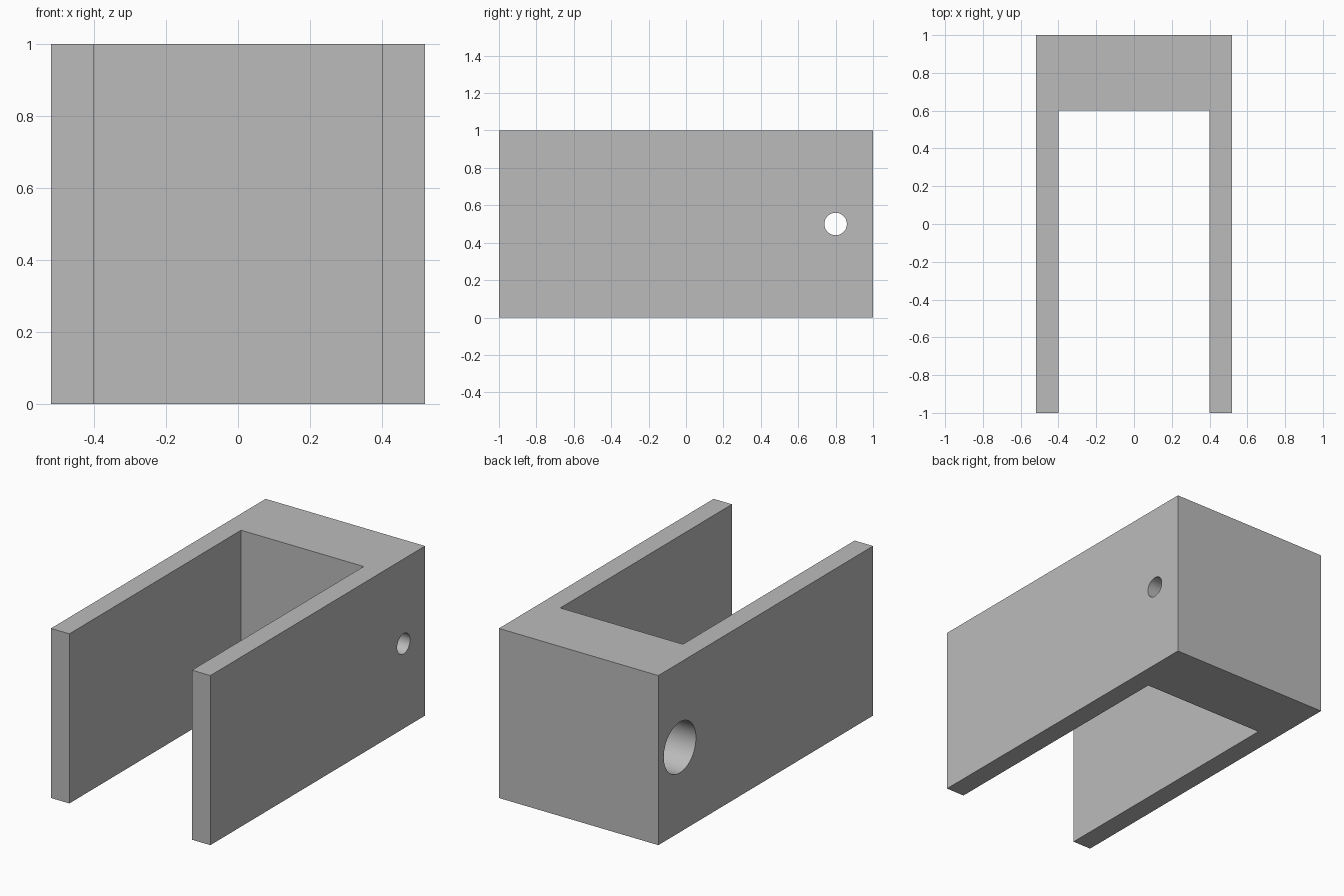
import bpy
import bmesh
from math import radians

old = bpy.data.objects.get("Cube")
if old:
    bpy.data.objects.remove(old, do_unlink=True)

HALF_WIDTH, INNER, HEIGHT = 0.52, 0.40, 1.0
FRONT, BLOCK_FRONT, BACK = -1.0, 0.6, 1.0
HOLE_Y, HOLE_Z = 0.8, 0.5

grey = bpy.data.materials.new("plain grey")
grey.use_nodes = True
colour = (0.5, 0.5, 0.5, 1)
grey.diffuse_color = colour
grey.node_tree.nodes["Principled BSDF"].inputs["Base Color"].default_value = colour

# U-shaped bracket: half outline mirrored, then extruded upward
half = [(HALF_WIDTH, BACK), (HALF_WIDTH, FRONT), (INNER, FRONT), (INNER, BLOCK_FRONT)]
outline = half + [(-x, y) for x, y in reversed(half)]
bm = bmesh.new()
base = bm.faces.new([bm.verts.new((x, y, 0)) for x, y in outline])
top = bmesh.ops.extrude_face_region(bm, geom=[base])["geom"]
bmesh.ops.translate(bm, vec=(0, 0, HEIGHT),
                    verts=[v for v in top if isinstance(v, bmesh.types.BMVert)])
bmesh.ops.recalc_face_normals(bm, faces=bm.faces)
mesh = bpy.data.meshes.new("bracket")
bm.to_mesh(mesh)
bm.free()
mesh.materials.append(grey)
bracket = bpy.data.objects.new("bracket", mesh)
bpy.context.collection.objects.link(bracket)


def drill(name, radius, x_start, x_end):
    """Cut a round hole along x through the solid block."""
    bpy.ops.mesh.primitive_cylinder_add(
        vertices=64, radius=radius, depth=x_end - x_start,
        location=((x_start + x_end) / 2, HOLE_Y, HOLE_Z),
        rotation=(0, radians(90), 0))
    cutter = bpy.context.object
    cutter.name = name
    cutter.hide_render = True
    cutter.data.materials.append(grey)
    cut = bracket.modifiers.new(name, "BOOLEAN")
    cut.operation = "DIFFERENCE"
    cut.solver = "EXACT"
    cut.object = cutter
    bpy.ops.object.select_all(action="DESELECT")
    bracket.select_set(True)
    bpy.context.view_layer.objects.active = bracket
    bpy.ops.object.modifier_apply(modifier=cut.name)
    bpy.data.objects.remove(cutter, do_unlink=True)


# Narrow bolt hole all the way through, wide recess from the -x side
drill("bolt_hole", 0.06, -0.7, 0.7)
drill("bolt_head_recess", 0.15, -0.7, 0.0)

bpy.ops.object.shade_smooth_by_angle(angle=radians(30))
